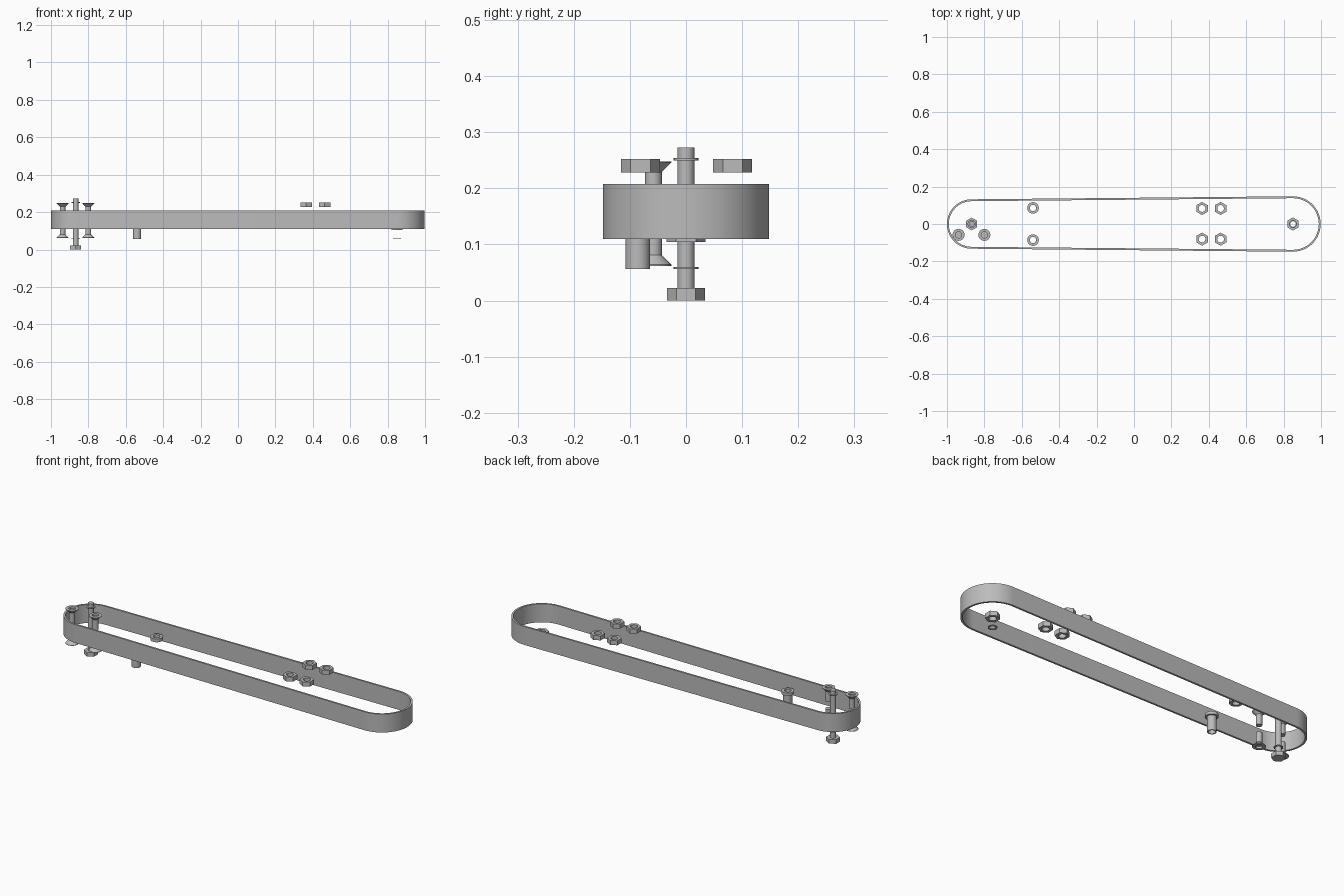
import bpy, bmesh, math

if "Cube" in bpy.data.objects:
    bpy.data.objects.remove(bpy.data.objects["Cube"], do_unlink=True)

# Single plain metal colour
GREY = (0.5, 0.5, 0.5, 1)
metal = bpy.data.materials.new("grey_metal")
metal.use_nodes = True
metal.diffuse_color = GREY
metal.node_tree.nodes["Principled BSDF"].inputs["Base Color"].default_value = GREY


def finish(name, bm, location=(0, 0, 0)):
    bmesh.ops.remove_doubles(bm, verts=bm.verts, dist=1e-5)
    bmesh.ops.recalc_face_normals(bm, faces=bm.faces)
    mesh = bpy.data.meshes.new(name)
    bm.to_mesh(mesh)
    bm.free()
    mesh.materials.append(metal)
    obj = bpy.data.objects.new(name, mesh)
    bpy.context.collection.objects.link(obj)
    obj.location = location
    bpy.ops.object.select_all(action="DESELECT")
    obj.select_set(True)
    bpy.context.view_layer.objects.active = obj
    bpy.ops.object.shade_smooth_by_angle(angle=math.radians(25))
    return obj


def skin(bm, loops, closed):
    """Join neighbouring point loops with quads."""
    rows = [[bm.verts.new(p) for p in loop] for loop in loops]
    n = len(rows[0])
    pairs = list(zip(rows, rows[1:]))
    if closed:
        pairs.append((rows[-1], rows[0]))
    for a, b in pairs:
        for i in range(n):
            j = (i + 1) % n
            bm.faces.new((a[i], a[j], b[j], b[i]))


def lathe(name, profile, x, y, closed=False, hex_from=None, sides=24):
    """Spin (radius, z) points; radii of hex_from or more become hexagonal."""
    loops = []
    for r, z in profile:
        loop = []
        for i in range(sides):
            a = math.tau * i / sides
            rad = r
            if hex_from and r >= hex_from:
                off = (a + math.pi / 6) % (math.pi / 3) - math.pi / 6
                rad = r * math.cos(math.pi / 6) / math.cos(off)
            loop.append((rad * math.cos(a), rad * math.sin(a), z))
        loops.append(loop)
    bm = bmesh.new()
    skin(bm, loops, closed)
    bmesh.ops.dissolve_degenerate(bm, dist=1e-6, edges=bm.edges)
    return finish(name, bm, (x, y, 0))


def ring(name, x, y, z0, z1, outer, inner, hexagon=False):
    profile = [(inner, z0), (outer, z0), (outer, z1), (inner, z1)]
    return lathe(name, profile, x, y, True, outer if hexagon else None)


PIVOT, IDLER = -0.868, 0.85

# Slightly tapered band wrapped round both ends
def band_outline(inset, z, steps=32):
    points = []
    for cx, radius, start in ((IDLER, 0.148, -90), (PIVOT, 0.132, 90)):
        for i in range(steps + 1):
            a = math.radians(start + 180 * i / steps)
            r = radius - inset
            points.append((cx + r * math.cos(a), r * math.sin(a), z))
    return points

band = bmesh.new()
skin(band, [band_outline(0, 0.11), band_outline(0, 0.208),
            band_outline(0.01, 0.208), band_outline(0.01, 0.11)], True)
finish("outer_band", band)

# Long pivot bolt with hexagonal head and two washers
lathe("pivot_bolt", [(0, 0), (0.034, 0), (0.034, 0.022), (0.015, 0.022),
                     (0.015, 0.273), (0, 0.273)], PIVOT, 0, hex_from=0.03)
for label, z in (("lower", 0.056), ("upper", 0.25)):
    ring("pivot_washer_" + label, PIVOT, 0, z, z + 0.004, 0.022, 0.014)

# Countersunk screws in facing pairs
MID = 0.155
screw = [(0, 0.083), (0.017, 0.083), (0.017, 0.093), (0.032, 0.093),
         (0.032, 0.091), (0.015, 0.074), (0.015, 0.02), (0, 0.02)]
for side, x in (("outer", -0.938), ("inner", -0.80)):
    for end, flip in (("top", 1), ("bottom", -1)):
        lathe(f"{end}_{side}_screw", [(r, MID + flip * z) for r, z in screw], x, -0.058)

# Flanged sleeve and its plain partner
lathe("flanged_sleeve", [(0.017, 0.056), (0.022, 0.056), (0.022, 0.135),
                         (0.031, 0.135), (0.031, 0.15), (0.017, 0.15)],
      -0.54, -0.086, True)
ring("spacer_ring", -0.54, 0.086, 0.132, 0.15, 0.031, 0.017)

# Four loose nuts above the band
for x in (0.364, 0.463):
    for y in (-0.081, 0.083):
        ring("clamp_nut", x, y, 0.228, 0.252, 0.035, 0.018, True)

# Idler nut with washer below
ring("idler_nut", IDLER, 0, 0.104, 0.128, 0.035, 0.018, True)
ring("idler_washer", IDLER, 0, 0.056, 0.06, 0.022, 0.015)
